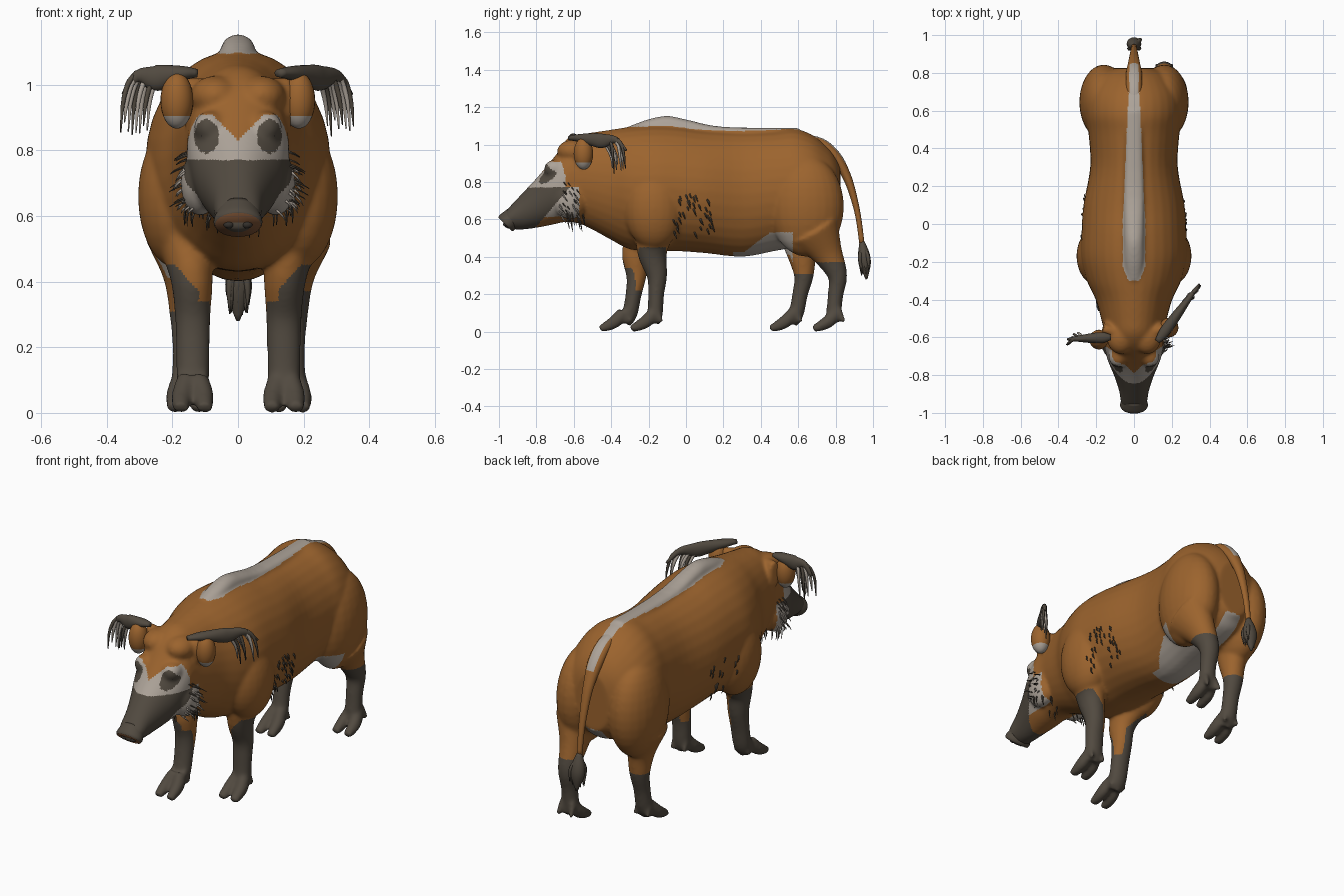
import bpy, bmesh, random
from mathutils import Vector, Matrix
from mathutils.bvhtree import BVHTree

random.seed(4)
if "Cube" in bpy.data.objects:
    bpy.data.objects.remove(bpy.data.objects["Cube"])


def material(name, rgb):
    m = bpy.data.materials.new(name)
    m.use_nodes = True
    m.diffuse_color = (*rgb, 1)
    m.node_tree.nodes["Principled BSDF"].inputs["Base Color"].default_value = (*rgb, 1)
    return m


MATS = [material("chestnut_coat", (0.33, 0.126, 0.027)),
        material("charcoal_hair", (0.083, 0.068, 0.051)),
        material("pale_grey_hair", (0.415, 0.365, 0.315)),
        material("eye_black", (0.035, 0.03, 0.025)),
        material("snout_brown", (0.19, 0.08, 0.033))]
COAT, DARK, PALE, EYE, SNOUT = range(5)


def spline(pts, steps):
    """Catmull-Rom interpolation of points with radii."""
    p = [Vector(q) for q in pts]
    p = [p[0] * 2 - p[1]] + p + [p[-1] * 2 - p[-2]]
    out = []
    for a, b, c, d in zip(p, p[1:], p[2:], p[3:]):
        for k in range(steps):
            t = k / steps
            out.append((b * 2 + (c - a) * t + (a * 2 - b * 5 + c * 4 - d) * t ** 2
                        + (b * 3 - a - c * 3 + d) * t ** 3) * 0.5)
    return out + [p[-2]]


def tube(bm, pts, ref=(1, 0, 0), axis=None, segs=20, steps=4):
    """Loft of ellipses; each point is x, y, z, radius along ref, other radius."""
    rows = spline(pts, steps)
    ref = Vector(ref)
    unit = [Matrix.Rotation(6.28319 * k / segs, 2) @ Vector((1, 0)) for k in range(segs)]
    rings = []
    for i, row in enumerate(rows):
        centre = Vector(row[:3])
        ahead, behind = rows[min(i + 1, len(rows) - 1)], rows[max(i - 1, 0)]
        t = Vector(axis) if axis else (Vector(ahead[:3]) - Vector(behind[:3])).normalized()
        side = (ref - t * ref.dot(t)).normalized()
        up = t.cross(side)
        ring = []
        for u in unit:
            co = centre + side * (u.x * row[3]) + up * (u.y * row[4])
            co.z = max(co.z, 0)
            ring.append(bm.verts.new(co))
        rings.append(ring)
    for a, b in zip(rings, rings[1:]):
        for k in range(segs):
            n = (k + 1) % segs
            bm.faces.new((a[k], a[n], b[n], b[k]))
    bm.faces.new(rings[0][::-1])
    bm.faces.new(rings[-1])


def ball(bm, centre, radii):
    bmesh.ops.create_uvsphere(bm, u_segments=24, v_segments=16, radius=1,
                              matrix=Matrix.Translation(centre) @ Matrix.Diagonal((*radii, 1)))


def paint(mesh, rule):
    """rule is a material index or a function of face centre and normal."""
    mesh.materials.clear()
    for m in MATS:
        mesh.materials.append(m)
    for f in mesh.polygons:
        f.use_smooth = True
        f.material_index = rule(f.center, f.normal) if callable(rule) else rule


def finish(name, bm, rule):
    bmesh.ops.recalc_face_normals(bm, faces=bm.faces)
    mesh = bpy.data.meshes.new(name)
    bm.to_mesh(mesh)
    bm.free()
    obj = bpy.data.objects.new(name, mesh)
    bpy.context.scene.collection.objects.link(obj)
    paint(mesh, rule)
    return obj


# Trunk, neck and head: y, top, bottom, half width
bm = bmesh.new()
profile = [(.825, .88, .56, .1), (.8, .93, .54, .16), (.76, .985, .5, .2), (.68, 1.05, .47, .245),
           (.58, 1.085, .45, .255), (.47, 1.075, .43, .24), (.3, 1.07, .4, .232), (.1, 1.08, .42, .268),
           (-.05, 1.1, .43, .278), (-.18, 1.105, .43, .28), (-.3, 1.095, .44, .25), (-.4, 1.08, .49, .203),
           (-.5, 1.065, .545, .175), (-.58, 1.05, .58, .157), (-.65, 1.0, .585, .155), (-.72, .915, .57, .14),
           (-.8, .82, .555, .107), (-.88, .735, .545, .08), (-.95, .66, .55, .068), (-.975, .63, .56, .05)]
tube(bm, [(0, y, (t + b) / 2, w, (t - b) / 2) for y, t, b, w in profile], axis=(0, 1, 0), segs=32)

# Raised crest along the spine
tube(bm, [(0, -.3, 1.085, .03, .015), (0, -.2, 1.1, .05, .036), (0, -.1, 1.107, .052, .047),
          (0, 0, 1.1, .052, .035), (0, .2, 1.075, .05, .02), (0, .6, 1.075, .04, .015)], axis=(0, 1, 0))

# Shoulders, haunches, cheeks, brows, forehead corners and ear roots
for s in (-1, 1):
    ball(bm, (s * .185, -.17, .66), (.12, .16, .22))
    ball(bm, (s * .16, .645, .67), (.13, .2, .27))
    ball(bm, (s * .115, -.62, .7), (.06, .09, .1))
    ball(bm, (s * .085, -.7, .87), (.05, .06, .05))
    ball(bm, (s * .07, -.6, .965), (.075, .09, .062))
    tube(bm, [(s * .1, -.57, .95, .07, .04), (s * .165, -.555, .955, .07, .035)], ref=(0, 0, 1))


def leg(side, x, ys, radii, ankle):
    heights = (.55, .42, .3, .2, .1, .05)
    tube(bm, [(side * (x + max(0, z - .4) * .2), y, z, *r) for y, z, r in zip(ys, heights, radii)])
    x *= side
    for s in (-1, 1):
        # Cloven toes and dewclaws
        tube(bm, [(x + s * .02, ankle, .1, .03, .035), (x + s * .033, ankle - .05, .05, .032, .035),
                  (x + s * .037, ankle - .125, .012, .024, .02)])
        tube(bm, [(x + s * .03, ankle + .01, .12, .018, .018), (x + s * .04, ankle + .04, .05, .012, .012)])


FORE = [(.085, .11), (.066, .08), (.055, .055), (.052, .043), (.05, .042), (.045, .04)]
HIND = [(.1, .15), (.07, .085), (.054, .053), (.045, .042), (.046, .041), (.045, .04)]
leg(1, .14, (-.17, -.18, -.155, -.16, -.165, -.18), FORE, -.17)
leg(-1, .138, (-.2, -.265, -.265, -.28, -.3, -.33), FORE, -.335)
leg(1, .16, (.68, .755, .81, .8, .79, .79), HIND, .805)
leg(-1, .155, (.62, .62, .63, .61, .59, .56), HIND, .575)


def coat_rule(c, n):
    x, y, z = abs(c.x), c.y, c.z
    inward = n.x * c.x < 0 and abs(n.x) > .35
    # Face mask
    if y < -.56:
        if ((x - .096) / .037) ** 2 + ((z - .843) / .052) ** 2 < 1 and y < -.62:
            return DARK
        if z < .77 and y < -.64 - .85 * (.75 - z):
            return DARK
        if z >= .765 and y < -.64 - .3 * max(0, z - .82) and z < min(.908, .83 + x):
            return PALE
        return PALE if .6 < z < .77 and x > .09 and y < -.57 else COAT
    # Stockings
    if x > .06 and z < .46:
        outer = min(.45, .35 + 1.1 * (x - .1))
        inner = min(.34, max(.22, .26 - .25 * n.y))
        if y < 0 and z < (inner if inward else outer):
            return DARK
        if y > .4 and z < (.37 if c.x > 0 else .31):
            return DARK
    # Dorsal stripe and belly patch
    if z > .92 and y > -.3 and x < min(.06 - .045 * max(0, y), .03 + .4 * (y + .3)):
        return PALE
    if .25 < y < .57 and z < min(.53, .425 + .75 * max(0, y - .31)) and (z > .41 or x < .12):
        return PALE
    return PALE if y >= .57 and x < .05 and z < .57 else COAT


# Fuse the body into one smooth skin
body = finish("body", bm, COAT)
fuse = body.modifiers.new("fuse", "REMESH")
fuse.mode = "VOXEL"
fuse.voxel_size = 0.008
soften = body.modifiers.new("soften", "SMOOTH")
soften.factor = 0.5
soften.iterations = 18
skin = bpy.data.meshes.new_from_object(body.evaluated_get(bpy.context.evaluated_depsgraph_get()))
body.modifiers.clear()
body.data = skin
paint(skin, coat_rule)
surface = BVHTree.FromPolygons([v.co for v in skin.vertices], [tuple(f.vertices) for f in skin.polygons])

# Snout disc, nostrils and eyes
bm = bmesh.new()
tube(bm, [(0, -.92, .62, .06, .05), (0, -.955, .585, .074, .056), (0, -.967, .573, .07, .052)], segs=28)
finish("snout_disc", bm, lambda c, n: SNOUT if n.dot(Vector((0, -.7, -.7))) > .85 else DARK)
bm = bmesh.new()
for s in (-1, 1):
    ball(bm, (s * .028, -.966, .574), (.016, .012, .012))
    ball(bm, (s * .1, -.725, .85), (.018, .02, .018))
finish("eyes_and_nostrils", bm, EYE)

# Tail and tuft
bm = bmesh.new()
tube(bm, [(0, .6, 1.04, .03, .02), (0, .72, 1.005, .042, .03), (0, .8, .935, .042, .03),
          (0, .85, .85, .032, .025), (0, .885, .76, .025, .02), (0, .92, .62, .018, .015),
          (0, .942, .46, .014, .014)])
finish("tail", bm, lambda c, n: PALE if c.y < .85 and abs(c.x) < .022 and n.z > .2 else COAT)
bm = bmesh.new()
tube(bm, [(0, .94, .485, .012, .012), (0, .95, .42, .035, .03), (0, .958, .36, .036, .03),
          (0, .965, .28, .005, .005)])
for k in range(12):
    x, y = random.uniform(-.035, .035), random.uniform(-.03, .028)
    tube(bm, [(0, .945, .46, .01, .01), (x, .955 + y, .4, .012, .012),
              (x * 1.1, .962 + y, random.uniform(.29, .34), .002, .002)], segs=6)
finish("tail_tuft", bm, DARK)


# Ears with cup, dark back and hanging tassels
def ear(label, s, tip):
    base = Vector((s * .14, -.6))
    reach = Vector(tip) - base

    def at(u, z, dy=0):
        p = base + reach * u
        return (p.x, p.y + dy, z)

    bm = bmesh.new()
    ball(bm, at(.22, .952, -.01), (.05, .052, .086))
    finish(label + "_ear_cup", bm, lambda c, n: PALE if c.z < .9 else COAT)
    bm = bmesh.new()
    tube(bm, [(*at(-.08, 1.035), .012, .015), (*at(.12, 1.035), .022, .028), (*at(.4, 1.025), .036, .026),
              (*at(.55, 1.02), .038, .022), (*at(.8, 1.025), .018, .014), (*at(1, .97), .006, .006)],
         ref=(0, 0, 1))
    finish(label + "_ear_back", bm, DARK)
    for name, colour, slots in (("pale", PALE, (0, 2, 3, 5, 6)), ("dark", DARK, (1, 4, 7))):
        bm = bmesh.new()
        for k in slots:
            u, dy = .5 + .055 * k, random.uniform(-.03, .03)
            low = random.uniform(.84, .9)
            tube(bm, [(*at(u - .05, 1.03), .009, .009), (*at(u + .05, 1.0, dy * .5), .009, .009),
                      (*at(u + .12, .94, dy), .007, .007), (*at(u + .15, low, dy), .002, .002)],
                 ref=(0, 1, 0), segs=6, steps=3)
        finish(f"{label}_ear_{name}_tassels", bm, colour)


ear("left", 1, (.345, -.32))
ear("right", -1, (-.35, -.61))


# Loose hairs rooted on the skin
def hairs(name, count, side, ys, zs, offset, radius, colour):
    bm = bmesh.new()
    for k in range(count):
        y, z = random.uniform(*ys), random.uniform(*zs)
        root = surface.ray_cast(Vector((side, y, z)), Vector((-side, 0, 0)))[0]
        if root is None:
            continue
        end = Vector((offset[0] * side, offset[1], offset[2])) * random.uniform(.6, 1.2)
        mid = root + end * .5 + Vector((side * .004, 0, 0))
        tube(bm, [(*root, radius, radius), (*mid, radius, radius * .8), (*(root + end), .001, .001)],
             ref=(.2, 1, .1), segs=5, steps=2)
    finish(name, bm, colour)


for label, s, n in (("left", 1, 36), ("right", -1, 14)):
    hairs(label + "_cheek_whiskers", 14, s, (-.66, -.58), (.64, .8), (.04, .015, -.02), .003, DARK)
    hairs(label + "_pale_whiskers", 14, s, (-.68, -.58), (.61, .75), (.025, .02, -.03), .004, PALE)
    hairs(label + "_beard", 12, s, (-.64, -.53), (.59, .64), (.005, .01, -.05), .0035, DARK)
    hairs(label + "_flank_tufts", n, s, (-.07, .15), (.53, .75), (.002, .014, -.034), .0045, DARK)
